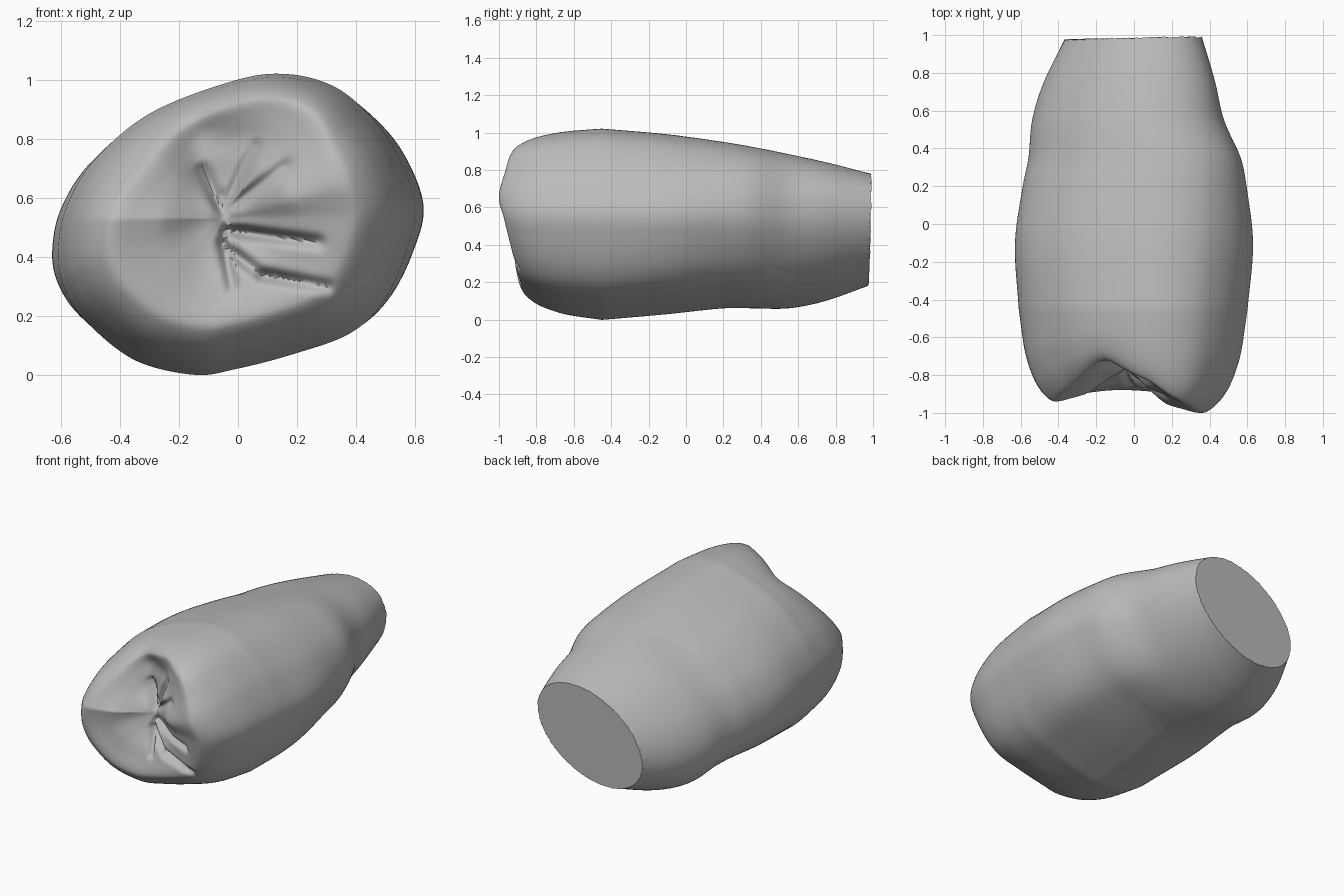
import bpy
import bmesh
import math
import random
from mathutils import Vector
from mathutils.geometry import intersect_point_line

default_cube = bpy.data.objects.get("Cube")
if default_cube:
    bpy.data.objects.remove(default_cube, do_unlink=True)

random.seed(4)
SEGMENTS = 180
BODY_RINGS = 44
CAP_RINGS = 50
PUCKER_X, PUCKER_Y, PUCKER_Z = -0.05, -0.79, 0.53
LEAN = 0.33

# Widest cross-section, as x and z, anticlockwise from the model's left
outline = [(0.63, 0.58), (0.56, 0.76), (0.46, 0.89), (0.34, 0.98), (0.18, 1.02),
           (0, 1), (-0.3, 0.89), (-0.5, 0.73), (-0.6, 0.57), (-0.63, 0.42),
           (-0.61, 0.3), (-0.53, 0.18), (-0.36, 0.05), (-0.15, 0), (0, 0.02),
           (0.2, 0.07), (0.4, 0.14), (0.52, 0.25), (0.6, 0.42)]

# Extents along the body: y, x min, x max, z min, z max
stations = [(-0.45, -0.61, 0.6, 0, 1.02), (-0.1, -0.63, 0.63, 0.03, 0.99),
            (0.2, -0.59, 0.6, 0.06, 0.95), (0.35, -0.56, 0.57, 0.06, 0.925),
            (0.55, -0.54, 0.48, 0.06, 0.885), (0.75, -0.48, 0.43, 0.1, 0.84),
            (0.98, -0.37, 0.36, 0.18, 0.78)]

# Puckered end by angle in degrees: furthest forward y, squareness of the shoulder
lobes = [(-180, -0.94, 1), (-140, -0.91, 1), (-100, -0.88, 1), (-60, -0.89, 1),
         (-30, -0.92, 1), (0, -0.97, 1), (17, -1, 1), (35, -0.97, 1.2),
         (55, -0.92, 1.8), (75, -0.82, 2), (110, -0.74, 1.5), (140, -0.82, 1),
         (180, -0.94, 1)]

# Rounded shoulder: how far forward the surface is, by relative radius
shoulder = [(0, 0.85), (0.3, 0.9), (0.5, 0.96), (0.68, 1), (0.76, 0.94),
            (0.84, 0.81), (0.9, 0.64), (0.95, 0.42), (1, 0)]

# Folds and hollows around the pucker: start x z, end x z, half width, depth
folds = [(-0.05, 0.6, -0.03, 0.43, 0.03, 0.04), (-0.05, 0.56, 0.06, 0.78, 0.025, 0.05),
         (-0.04, 0.56, 0.16, 0.71, 0.02, 0.04), (-0.04, 0.49, 0.27, 0.45, 0.02, 0.07),
         (-0.04, 0.43, 0.08, 0.34, 0.02, 0.06), (0.08, 0.34, 0.3, 0.3, 0.02, 0.06),
         (-0.05, 0.45, -0.02, 0.3, 0.02, 0.05), (-0.06, 0.57, -0.12, 0.7, 0.02, 0.05),
         (-0.12, 0.82, 0.02, 0.8, 0.07, 0.03)]


def smoothstep(value):
    value = max(0, min(1, value))
    return value * value * (3 - 2 * value)


def lookup(table, key):
    """Smoothly interpolate the rows of a table whose first column is the key."""
    last = len(table) - 1
    i = 0
    while i < last - 1 and table[i + 1][0] < key:
        i += 1
    start, end = table[i], table[i + 1]
    before, after = table[max(i - 1, 0)], table[min(i + 2, last)]
    span = end[0] - start[0]
    t = (key - start[0]) / span
    ease = smoothstep(t)
    result = []
    for a, b, c, d in zip(before[1:], start[1:], end[1:], after[1:]):
        slope_in = (c - a) / (end[0] - before[0]) * span
        slope_out = (d - b) / (after[0] - start[0]) * span
        bend = slope_in * (1 - t) - slope_out * t
        result.append(b + (c - b) * ease + bend * t * (1 - t))
    return result


def outline_point(fraction):
    """Point on the closed outline, scaled to a unit box."""
    position = fraction * len(outline)
    first = int(position)
    rows = [(k, *outline[(first + k) % len(outline)]) for k in (-1, 0, 1, 2)]
    x, z = lookup(rows, position - first)
    return x / 0.63, (z - 0.51) / 0.51


unit_outline = [outline_point(i / SEGMENTS) for i in range(SEGMENTS)]


def section(y):
    """Cross-section that turns from the lumpy outline to a leaning oval."""
    x_min, x_max, z_min, z_max = lookup(stations, y)
    roundness = smoothstep((y + 0.3) / 1.2)
    tilt = smoothstep((y - 0.5) * 2) * 0.012
    ring = []
    for u, v in unit_outline:
        turn = math.atan2((v - u * math.sin(LEAN)) / math.cos(LEAN), u)
        u += (math.cos(turn) - u) * roundness
        v += (math.sin(turn + LEAN) - v) * roundness
        x = (x_min + x_max) / 2 + u * (x_max - x_min) / 2
        z = (z_min + z_max) / 2 + v * (z_max - z_min) / 2
        ring.append((x, y + tilt * (u + v) / 2, z))
    return ring


def fold_depth(x, z):
    """How far the folds push the puckered end inwards at a point."""
    total = 0
    for x1, z1, x2, z2, width, depth in folds:
        start, end, point = Vector((x1, z1, 0)), Vector((x2, z2, 0)), Vector((x, z, 0))
        along = max(0, min(1, intersect_point_line(point, start, end)[1]))
        gap = (point - start.lerp(end, along)).length
        total = max(total, depth * (1 - along / 2) * math.exp(-(gap / width) ** 2))
    return total


def cap_point(rim, rho):
    """Point on the puckered end at a relative radius towards a rim point."""
    dx, dz = rim[0] - PUCKER_X, rim[2] - PUCKER_Z
    peak, squareness = lookup(lobes, math.degrees(math.atan2(dz, dx)))
    forward = lookup(shoulder, rho ** squareness)[0]
    y = rim[1] + (peak - rim[1]) * forward
    y = PUCKER_Y + (y - PUCKER_Y) * smoothstep(rho / 0.4)
    x, z = PUCKER_X + dx * rho, PUCKER_Z + dz * rho
    return x, y + fold_depth(x, z), z


# Lofted body, from the cut end to the rim of the puckered end
first, last = stations[0][0], stations[-1][0]
rings = [section(last + (first - last) * i / BODY_RINGS) for i in range(BODY_RINGS + 1)]
rim_ring = rings[-1]

# Slightly ragged cut edge
rings[0] = [(x, y + random.uniform(-0.004, 0.004), z) for x, y, z in rings[0]]

# Puckered end, rings closing in on the pucker
for i in range(1, CAP_RINGS):
    rho = 1 - (i / CAP_RINGS) ** 1.3
    rings.append([cap_point(point, rho) for point in rim_ring])

bm = bmesh.new()
loops = [[bm.verts.new(point) for point in ring] for ring in rings]
for outer, inner in zip(loops, loops[1:]):
    for i in range(SEGMENTS):
        j = (i + 1) % SEGMENTS
        bm.faces.new((outer[i], outer[j], inner[j], inner[i]))
pucker = bm.verts.new(cap_point(rim_ring[0], 0))
for i in range(SEGMENTS):
    bm.faces.new((loops[-1][i], loops[-1][(i + 1) % SEGMENTS], pucker))
bm.faces.new(loops[0])
bmesh.ops.recalc_face_normals(bm, faces=bm.faces)
mesh = bpy.data.meshes.new("puckered_body")
bm.to_mesh(mesh)
bm.free()

body = bpy.data.objects.new("puckered_body", mesh)
bpy.context.collection.objects.link(body)

# Plain grey
grey = bpy.data.materials.new("plain_grey")
grey.use_nodes = True
grey.diffuse_color = (0.5, 0.5, 0.5, 1)
grey.node_tree.nodes["Principled BSDF"].inputs["Base Color"].default_value = (0.5, 0.5, 0.5, 1)
mesh.materials.append(grey)

bpy.ops.object.select_all(action="DESELECT")
body.select_set(True)
bpy.context.view_layer.objects.active = body
bpy.ops.object.shade_smooth_by_angle(angle=math.radians(50))
